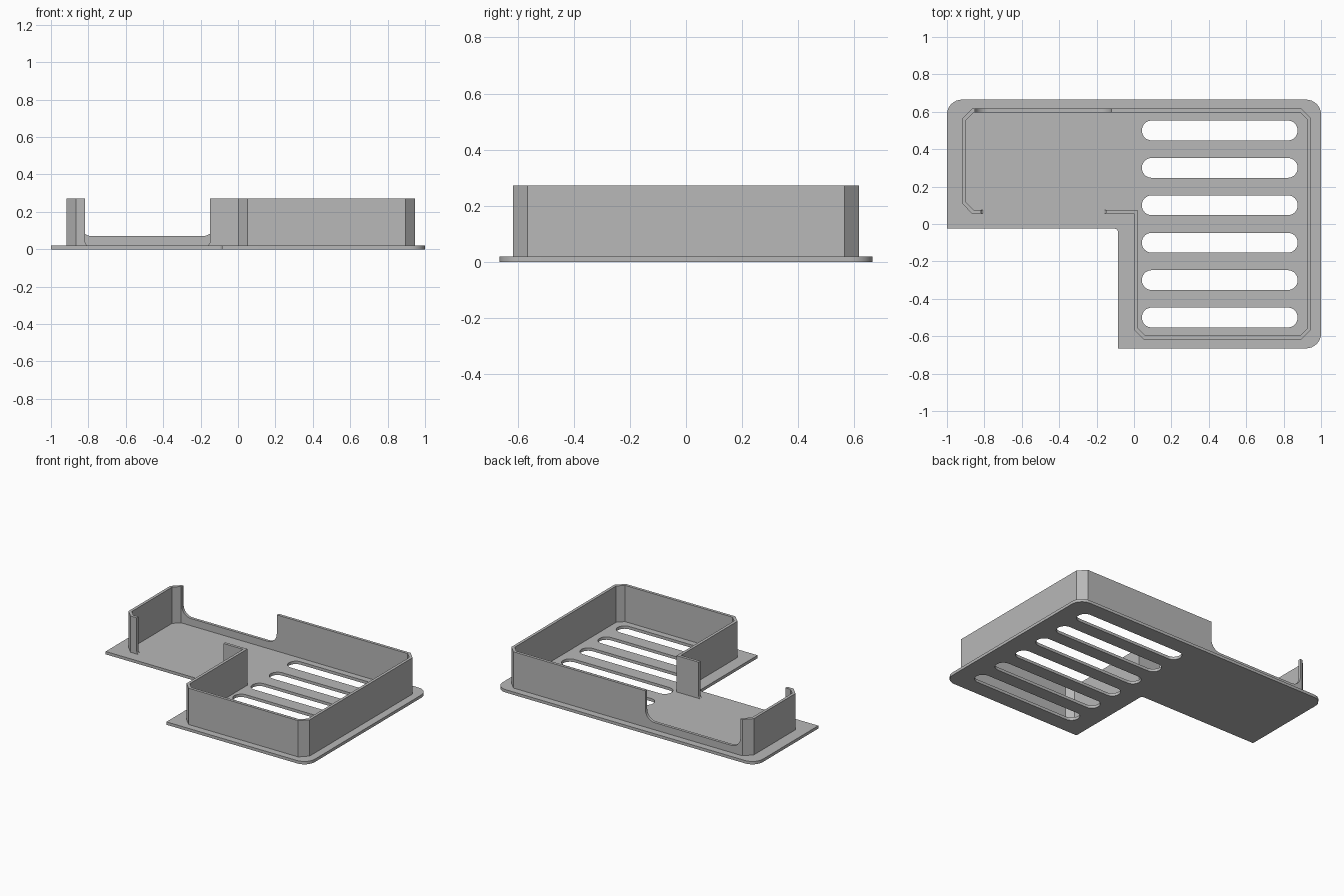
import bpy, bmesh, math
from mathutils import Matrix, Vector

if "Cube" in bpy.data.objects:
    bpy.data.objects.remove(bpy.data.objects["Cube"], do_unlink=True)

grey = bpy.data.materials.new("plain grey")
grey.use_nodes = True
grey.diffuse_color = (0.48, 0.48, 0.48, 1)
for node in grey.node_tree.nodes:
    if node.type == 'BSDF_PRINCIPLED':
        node.inputs["Base Color"].default_value = grey.diffuse_color

BASE, TOP, WALL = 0.02, 0.272, 0.02


def rounded(corners, steps=8):
    """Loop with each right-angled (x, y, radius) corner rounded; one step gives a chamfer."""
    loop = []
    for i, (x, y, r) in enumerate(corners):
        p = Vector((x, y))
        if r == 0:
            loop.append(p)
            continue
        d_in = (p - Vector(corners[i - 1][:2])).normalized()
        d_out = (Vector(corners[(i + 1) % len(corners)][:2]) - p).normalized()
        centre = p + r * (d_out - d_in)
        for k in range(steps + 1):
            t = math.pi / 2 * k / steps
            loop.append(centre - r * math.cos(t) * d_out + r * math.sin(t) * d_in)
    return loop


def rectangle(x0, y0, x1, y1, r):
    return [(x0, y0, r), (x1, y0, r), (x1, y1, r), (x0, y1, r)]


def inset(loop, distance):
    """Mitred inward offset of a counter-clockwise loop."""
    result = []
    for i, p in enumerate(loop):
        a = (p - loop[i - 1]).normalized()
        b = (loop[(i + 1) % len(loop)] - p).normalized()
        na, nb = Vector((-a.y, a.x)), Vector((-b.y, b.x))
        result.append(p + (na + nb) * distance / (1 + na.dot(nb)))
    return result


def solid(name, loops, z0, z1):
    """Extrude an outline, with any further loops as holes."""
    bm = bmesh.new()
    edges = []
    for loop in loops:
        verts = [bm.verts.new((p.x, p.y, z0)) for p in loop]
        edges += [bm.edges.new((verts[i - 1], verts[i])) for i in range(len(verts))]
    bmesh.ops.triangle_fill(bm, edges=edges, use_beauty=True, normal=(0, 0, 1))
    grown = bmesh.ops.extrude_face_region(bm, geom=bm.faces[:], use_keep_orig=True)
    moved = [g for g in grown["geom"] if isinstance(g, bmesh.types.BMVert)]
    bmesh.ops.translate(bm, verts=moved, vec=(0, 0, z1 - z0))
    bmesh.ops.recalc_face_normals(bm, faces=bm.faces[:])
    mesh = bpy.data.meshes.new(name)
    bm.to_mesh(mesh)
    bm.free()
    mesh.materials.append(grey)
    obj = bpy.data.objects.new(name, mesh)
    bpy.context.collection.objects.link(obj)
    return obj


def activate(obj):
    bpy.ops.object.select_all(action='DESELECT')
    obj.select_set(True)
    bpy.context.view_layer.objects.active = obj


def cut_opening(obj, x0, x1, bottom, radius, y0, y1):
    """Cut an open-topped window with rounded lower corners through a wall."""
    profile = rounded([(x0, bottom, radius), (x1, bottom, radius), (x1, 0.4, 0), (x0, 0.4, 0)])
    cutter = solid("opening_cutter", [profile], -y1, -y0)
    cutter.data.transform(Matrix.Rotation(math.pi / 2, 4, 'X'))
    cutter.hide_render = True
    activate(obj)
    mod = obj.modifiers.new("opening", 'BOOLEAN')
    mod.operation, mod.solver, mod.object = 'DIFFERENCE', 'EXACT', cutter
    bpy.ops.object.modifier_apply(modifier=mod.name)
    bpy.data.objects.remove(cutter, do_unlink=True)


# L-shaped base plate with six vent slots
plate_outline = rounded([(-1, -0.025, 0), (-0.085, -0.025, 0.02), (-0.085, -0.665, 0),
                         (1, -0.665, 0.08), (1, 0.665, 0.08), (-1, 0.665, 0.08)])
slots = []
for i in range(6):
    y = 0.5 - 0.2 * i
    slots.append(rounded(rectangle(0.042, y - 0.053, 0.875, y + 0.053, 0.0525)))
plate = solid("base_plate", [plate_outline] + slots, 0, BASE)

# Thin chamfered wall following the plate
C = 0.052
wall_outline = rounded([(-0.917, 0.055, C), (0, 0.055, 0), (0, -0.617, C),
                        (0.947, -0.617, C), (0.947, 0.617, C), (-0.917, 0.617, C)], steps=1)
wall = solid("perimeter_wall", [wall_outline, inset(wall_outline, WALL)], BASE, TOP)

# Front doorway down to the plate, and raised window in the back
cut_opening(wall, -0.817, -0.15, BASE - 0.001, 0.02, 0, 0.15)
cut_opening(wall, -0.85, -0.12, 0.07, 0.07, 0.5, 0.7)

for obj in (plate, wall):
    activate(obj)
    bpy.ops.object.shade_smooth_by_angle(angle=math.radians(30))
